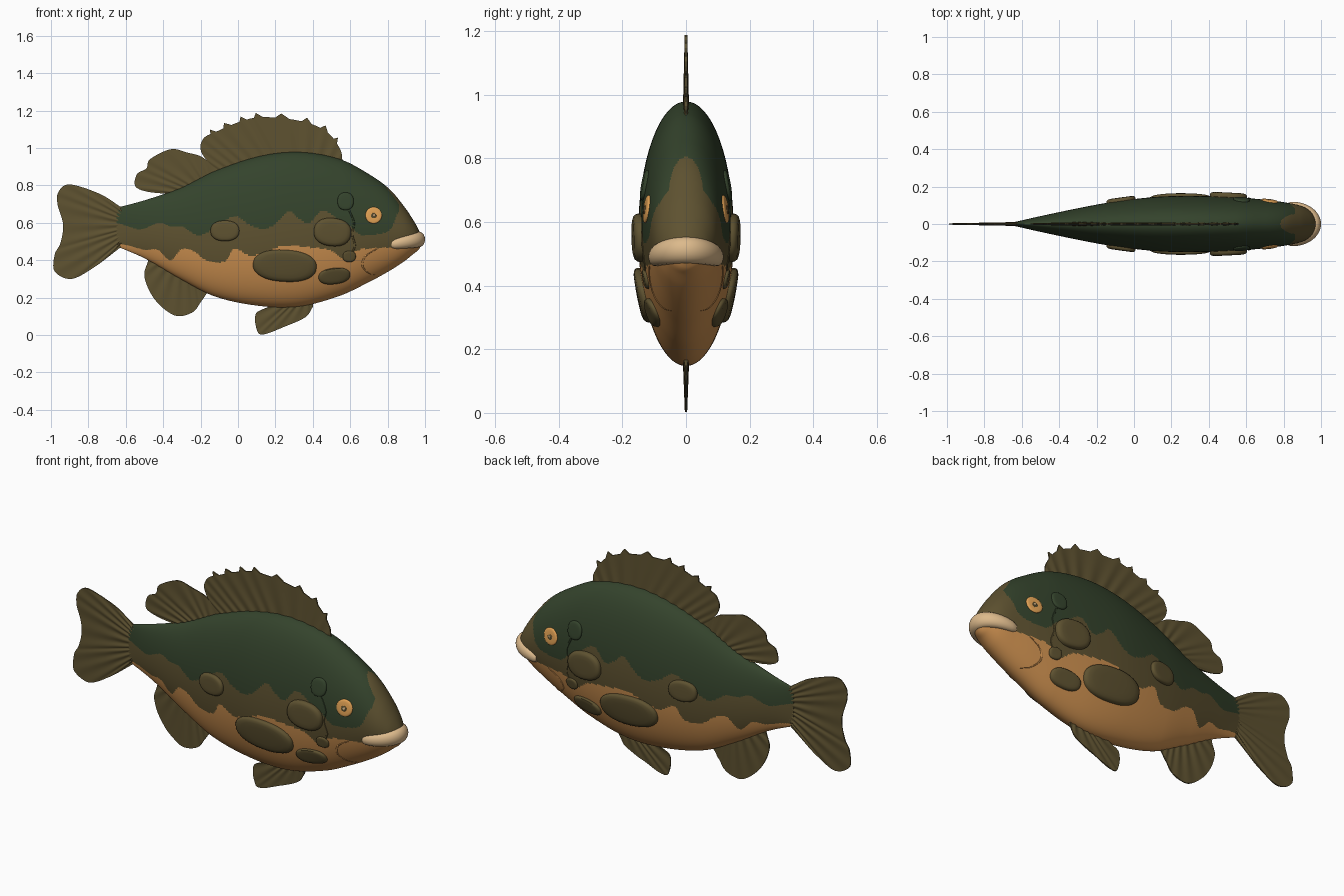
import bpy, bmesh, math
from mathutils import Vector

if "Cube" in bpy.data.objects:
    bpy.data.objects.remove(bpy.data.objects["Cube"])


def material(name, rgb):
    m = bpy.data.materials.new(name)
    m.diffuse_color = (*rgb, 1)
    m.use_nodes = True
    m.node_tree.nodes["Principled BSDF"].inputs["Base Color"].default_value = m.diffuse_color
    return m


GREEN = material("dark_green", (0.034, 0.056, 0.025))
OLIVE = material("olive_brown", (0.112, 0.084, 0.030))
ORANGE = material("belly_orange", (0.60, 0.275, 0.078))
LIP = material("pale_lip", (0.72, 0.49, 0.26))
EYE = material("eye_orange", (0.76, 0.36, 0.09))


def smooth(table, t, k):
    """Hermite curve through rows (t, value...), column k."""
    n = len(table)
    t = min(max(t, table[0][0]), table[-1][0])
    i = 0
    while i < n - 2 and t > table[i + 1][0]:
        i += 1

    def slope(j):
        a, b = table[max(j - 1, 0)], table[min(j + 1, n - 1)]
        return (b[k] - a[k]) / (b[0] - a[0])
    p, q = table[i], table[i + 1]
    h = q[0] - p[0]
    s = (t - p[0]) / h
    return ((2*s**3 - 3*s**2 + 1) * p[k] + (s**3 - 2*s**2 + s) * h * slope(i)
            + (3*s**2 - 2*s**3) * q[k] + (s**3 - s**2) * h * slope(i + 1))


def loft(name, rings, mats, rule=None):
    """Closed skin through equal-sized rings, capped at both ends."""
    bm = bmesh.new()
    rows = [[bm.verts.new(p) for p in r] for r in rings]
    n = len(rows[0])
    for a, b in zip(rows, rows[1:]):
        for j in range(n):
            bm.faces.new((a[j], a[(j + 1) % n], b[(j + 1) % n], b[j]))
    bm.faces.new(rows[0])
    bm.faces.new(rows[-1])
    bmesh.ops.recalc_face_normals(bm, faces=bm.faces)
    if rule:
        for f in bm.faces:
            f.material_index = rule(f.calc_center_median())
    me = bpy.data.meshes.new(name)
    bm.to_mesh(me)
    bm.free()
    for m in mats:
        me.materials.append(m)
    ob = bpy.data.objects.new(name, me)
    bpy.context.collection.objects.link(ob)
    return ob


# Body profile: x, top, bottom, half width
BODY = [(-.65, .68, .475, .008), (-.5, .72, .41, .042), (-.31, .785, .30, .082),
        (-.12, .878, .205, .117), (.12, .957, .155, .145), (.33, .978, .153, .150),
        (.545, .94, .21, .142), (.70, .86, .283, .130), (.81, .78, .343, .115),
        (.89, .685, .395, .098), (.94, .61, .435, .072), (.965, .565, .455, .045),
        (.98, .53, .48, .012)]
# Colour borders: x, height
GREEN_EDGE = [(-.65, .60), (-.60, .585), (-.52, .565), (-.42, .60), (-.36, .58), (-.30, .58),
              (-.22, .535), (-.17, .545), (-.09, .60), (-.01, .635), (.06, .59), (.12, .57),
              (.19, .585), (.27, .66), (.33, .62), (.38, .60), (.45, .665), (.52, .63),
              (.6, .58), (.66, .535), (.75, .54), (.82, .57), (.86, .66), (1, .68)]
ORANGE_EDGE = [(-.65, .49), (-.57, .475), (-.5, .455), (-.43, .455), (-.36, .40), (-.30, .46),
               (-.24, .45), (-.17, .40), (-.07, .395), (-.02, .46), (.06, .425), (.14, .44),
               (.24, .475), (.42, .465), (.5, .45), (.58, .40), (.63, .45), (.75, .465), (1, .475)]


def body_colour(c):
    if c.z < smooth(ORANGE_EDGE, c.x, 1):
        return 2
    snout = c.x > .86 - .75 * max(0, c.z - .70)
    return 1 if snout or c.z < smooth(GREEN_EDGE, c.x, 1) else 0


SKIN = [GREEN, OLIVE, ORANGE]
rings = []
for i in range(261):
    x = -.65 + 1.63 * i / 260
    top, bot, w = (smooth(BODY, x, k) for k in (1, 2, 3))
    rings.append([(x, w * math.cos(a), (top + bot) / 2 + (top - bot) / 2 * math.sin(a))
                  for a in (2 * math.pi * j / 240 for j in range(240))])
loft("body", rings, SKIN, body_colour)


def side(x, z):
    """Half width of the body skin at (x, z)."""
    top, bot, w = (smooth(BODY, x, k) for k in (1, 2, 3))
    d = (z - (top + bot) / 2) / ((top - bot) / 2)
    return w * math.sqrt(max(0, 1 - d * d))


# Lip: tapered tube round the mouth
rings = []
for i in range(33):
    a = math.pi * (i / 32 - .5)
    c = max(0, math.cos(a))
    p = Vector((.822 + .144 * c, .097 * math.sin(a), .485 + .026 * c))
    out = Vector((math.cos(a), math.sin(a), 0))
    k = .45 + .55 * c ** .5
    rings.append([p + out * .034 * k * math.cos(b) + Vector((0, 0, .042 * k * math.sin(b)))
                  for b in (2 * math.pi * j / 20 for j in range(20))])
loft("lip", rings, [LIP])


# Fins: thin ribbed fans from a base line to an outer curve
def fin(name, base, outer, rays, thick=.011, spike=0.0):
    pts = [(i, *p) for i, p in enumerate(outer)]
    b0, b1 = Vector(base[0]), Vector(base[1])
    levels = [0, .25, .5, .75, .93, 1]
    rings, n = [], rays * 8
    for i in range(n + 1):
        u = i / n
        t = u * (len(outer) - 1)
        b = b0.lerp(b1, u)
        o = Vector((smooth(pts, t, 1), smooth(pts, t, 2)))
        phase = (u * rays) % 1
        if .25 < u < .85:
            o += (o - b).normalized() * spike * max(0, 1 - 4 * min(phase, 1 - phase))
        rib = .5 + .5 * math.cos(math.pi * u * rays) ** 2
        ring = []
        for s, lv in ((1, levels), (-1, levels[::-1])):
            for v in lv:
                p = b.lerp(o, v)
                ring.append((p.x, s * max(.002, thick * rib * (1 - .65 * v)), p.y))
        rings.append(ring)
    loft(name, rings, [OLIVE])


fin("spiny_dorsal_fin", [(-.06, .83), (.54, .88)],
    [(-.11, .87), (-.195, .975), (-.185, 1.05), (-.11, 1.09), (.01, 1.14), (.13, 1.165),
     (.33, 1.145), (.47, 1.09), (.545, .995), (.56, .92)], 13, .012, .026)
fin("soft_dorsal_fin", [(-.12, .82), (-.34, .74)],
    [(-.10, .875), (-.19, .95), (-.27, .975), (-.36, .993), (-.47, .94), (-.49, .89),
     (-.54, .86), (-.545, .79), (-.44, .76), (-.32, .775)], 9)
fin("tail_fin", [(-.60, .66), (-.60, .50)],
    [(-.62, .68), (-.74, .755), (-.90, .805), (-.96, .765), (-.965, .70), (-.935, .59),
     (-.95, .49), (-.98, .43), (-.98, .34), (-.89, .30), (-.765, .365), (-.62, .475)], 11)
fin("anal_fin", [(-.44, .42), (-.18, .28)],
    [(-.48, .40), (-.50, .31), (-.445, .19), (-.34, .105), (-.245, .12), (-.2, .175),
     (-.165, .225)], 8)
fin("pelvic_fin", [(.40, .19), (.24, .19)],
    [(.40, .15), (.36, .095), (.25, .045), (.135, .003), (.10, .03), (.10, .12), (.21, .155)], 7)


# Side plates: raised ovals that follow the body skin, on both sides
def plate(name, x, z, rx, rz, height, mat, tilt=0, power=2.3):
    for s, tag in ((-1, "near"), (1, "far")):
        rings = []
        for r, h in ((1, -.012), (1, .35), (.97, .65), (.9, .88), (.75, 1), (.5, 1), (.2, 1)):
            ring = []
            for j in range(40):
                a = 2 * math.pi * j / 40
                c, d = math.cos(a), math.sin(a)
                u = rx * r * math.copysign(abs(c) ** (2 / power), c)
                v = rz * r * math.copysign(abs(d) ** (2 / power), d)
                px = x + u * math.cos(tilt) - v * math.sin(tilt)
                pz = z + u * math.sin(tilt) + v * math.cos(tilt)
                ring.append((px, s * (side(px, pz) + (h * height if h > 0 else h)), pz))
            rings.append(ring)
        loft(f"{name}_{tag}", rings, [mat])


plate("pectoral_fin", .25, .37, .17, .085, .022, OLIVE, -.06, 2.3)
plate("lower_gill_plate", .515, .315, .085, .043, .016, OLIVE, .12)
plate("gill_cover", .505, .55, .10, .075, .024, OLIVE, -.1)
plate("gill_flap", .595, .42, .035, .03, .010, OLIVE)
plate("flank_scale", -.07, .557, .077, .055, .018, OLIVE)
plate("cheek_scale", .575, .715, .043, .047, .010, GREEN)
plate("eye", .725, .64, .044, .044, .007, EYE, 0, 2)
plate("pupil", .725, .638, .016, .015, .0085, OLIVE, 0, 2)
plate("eye_glint", .727, .640, .008, .008, .0098, LIP, 0, 2)

# Gill edge: thin raised crease behind the cheek, on both sides
EDGE = [(0, .595, .665), (1, .62, .60), (2, .61, .54), (3, .625, .48), (4, .61, .44)]
# Jaw edge: thin crease under the mouth
JAW = [(0, .74, .46), (1, .68, .42), (2, .665, .37), (3, .70, .33), (4, .74, .32)]
for name, path in (("gill_edge", EDGE), ("jaw_edge", JAW)):
    for s, tag in ((-1, "near"), (1, "far")):
        rings = []
        for i in range(25):
            x, z = (smooth(path, i / 6, k) for k in (1, 2))
            y = s * side(x, z)
            rings.append([(x + .005 * math.cos(b), y + .003 * math.sin(b), z)
                          for b in (2 * math.pi * j / 8 for j in range(8))])
        loft(f"{name}_{tag}", rings, SKIN, body_colour)

bpy.ops.object.select_all(action='SELECT')
bpy.context.view_layer.objects.active = bpy.data.objects["body"]
bpy.ops.object.shade_smooth_by_angle(angle=math.radians(40))
